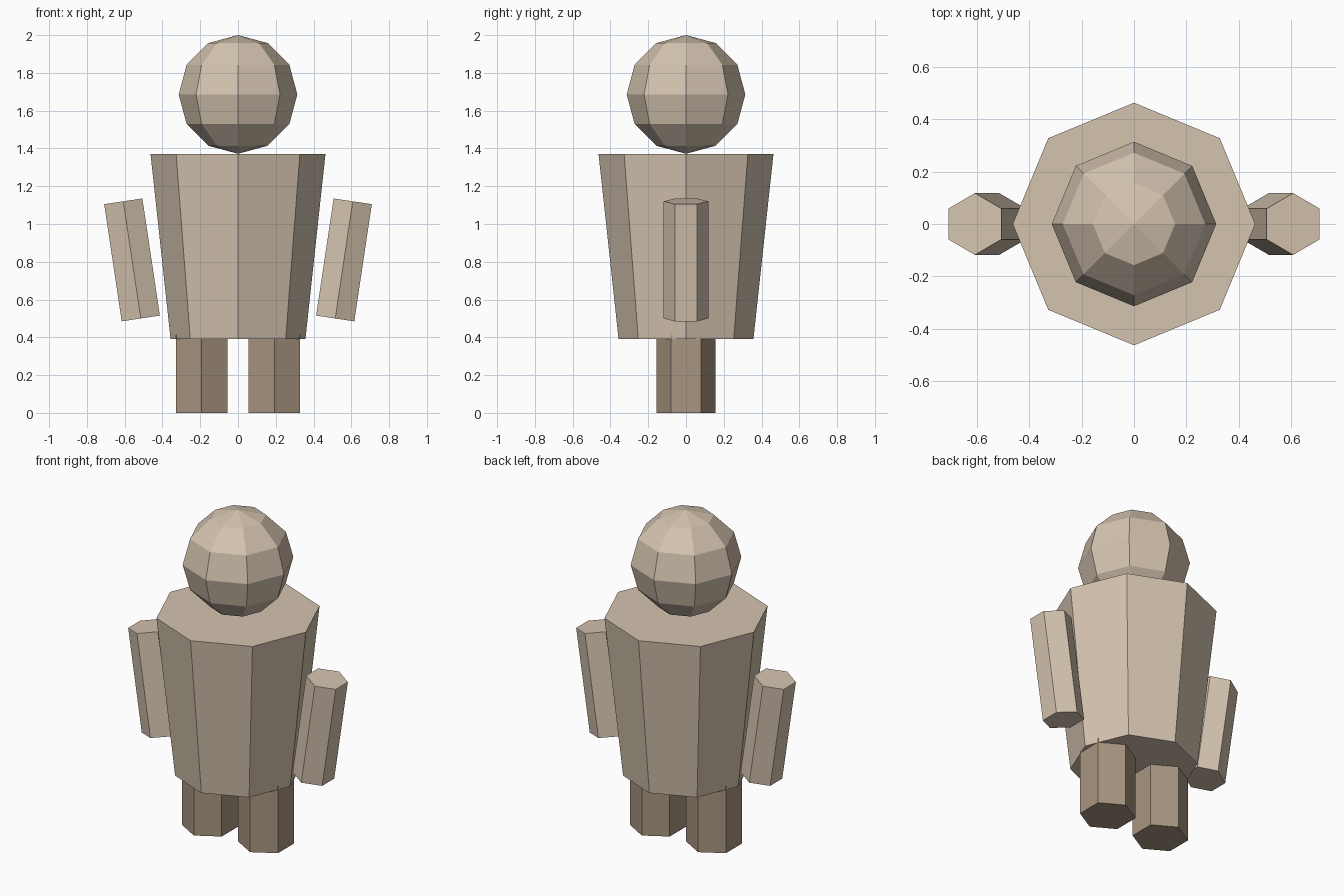
import bpy
from math import radians, pi

cube = bpy.data.objects.get("Cube")
if cube:
    bpy.data.objects.remove(cube, do_unlink=True)


def material(name, rgb):
    mat = bpy.data.materials.new(name)
    mat.use_nodes = True
    mat.diffuse_color = (*rgb, 1)
    mat.node_tree.nodes["Principled BSDF"].inputs["Base Color"].default_value = (*rgb, 1)
    return mat


def finish(name, mat):
    obj = bpy.context.object
    obj.name = obj.data.name = name
    obj.data.materials.append(mat)
    return obj


def prism(name, mat, sides, bottom, top, height, location, tilt=0):
    # Cylinder or tapered cone with a corner on the y axis
    bpy.ops.mesh.primitive_cone_add(vertices=sides, radius1=bottom, radius2=top,
                                    depth=height, location=location,
                                    rotation=(0, tilt, 0))
    return finish(name, mat)


beige = material("beige", (0.66, 0.55, 0.43))
brown = material("brown", (0.39, 0.30, 0.215))

# Tapered octagonal torso
prism("torso", beige, 8, 0.357, 0.463, 0.98, (0, 0, 0.88))

# Faceted head resting on the torso
bpy.ops.mesh.primitive_uv_sphere_add(segments=8, ring_count=6, radius=0.314,
                                     location=(0, 0, 1.686))
finish("head", beige)

# Hexagonal arms and legs on both sides
for side, x in (("left", 1), ("right", -1)):
    prism(side + "_arm", beige, 6, 0.118, 0.118, 0.627,
          (x * 0.561, 0, 0.81), x * radians(8.5))
    prism(side + "_leg", brown, 6, 0.157, 0.157, 0.47, (x * 0.192, 0, 0.235))
